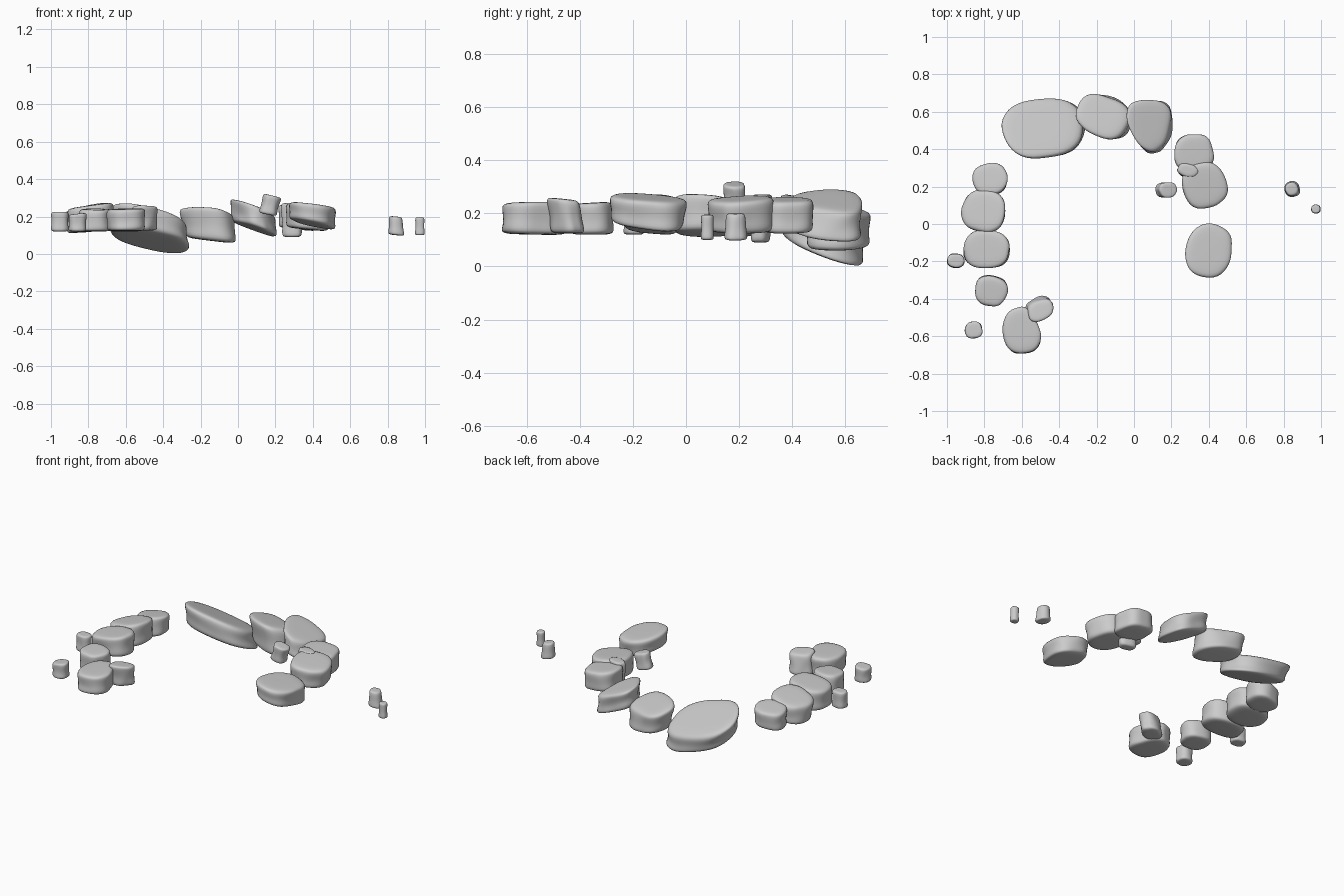
import bpy, bmesh, math
from mathutils import Vector, noise

N = 20
# stone cross-section: (radius factor, height factor) from underside to flat top
PROFILE = [(0.55, 0.0), (0.88, 0.02), (0.98, 0.11), (0.97, 0.3), (0.97, 0.5),
           (1.0, 0.76), (0.97, 0.92), (0.86, 0.99), (0.5, 1.0)]
count = 0


def rock(name, x, y, rx, ry, zb, zt, rot=0, top=(0, 0), bot=(0, 0),
         shift=(0, 0), taper=1.0, egg=0.0, rough=0.05, waist=0.03):
    """Stone with half sizes rx, ry, sloped top/bottom planes, shifted underside."""
    global count
    count += 1
    seed = Vector((count * 7.3, count * 3.1, 0))
    a = math.radians(rot)
    bm = bmesh.new()

    def place(u, v, h):
        px, py = u * math.cos(a) - v * math.sin(a), u * math.sin(a) + v * math.cos(a)
        zlow = zb + bot[0] * px + bot[1] * py
        zhigh = zt + top[0] * px + top[1] * py
        return bm.verts.new((x + px + shift[0] * (1 - h), y + py + shift[1] * (1 - h),
                             zlow + (zhigh - zlow) * h))

    rings = []
    for r, h in PROFILE:
        k = r * (taper + (1 - taper) * h) * (1 - waist * math.sin(math.pi * h))
        ring = []
        for i in range(N):
            t = 2 * math.pi * i / N
            c, s = math.cos(t), math.sin(t)
            e = (abs(c) ** 2.6 + abs(s) ** 2.6) ** (-1 / 2.6)
            n = noise.noise(Vector((c * 1.3, s * 1.3, h * 0.9)) + seed)
            n += 0.5 * noise.noise(Vector((c * 2.5, s * 2.5, h * 2.2)) + seed)
            f = k * e * (1 + rough * 2 * n)
            ring.append(place(rx * c * f * (1 + egg * s * e), ry * s * f, h))
        rings.append(ring)
    for lo, hi in zip(rings, rings[1:]):
        for i in range(N):
            j = (i + 1) % N
            bm.faces.new((lo[i], lo[j], hi[j], hi[i]))
    for ring, h in ((rings[0], 0), (rings[-1], 1)):
        mid = place(0, 0, h)
        for i in range(N):
            p, q = ring[i], ring[(i + 1) % N]
            bm.faces.new((p, q, mid) if h else (q, p, mid))
    bm.normal_update()
    for f in bm.faces:
        f.smooth = True
    mesh = bpy.data.meshes.new(name)
    bm.to_mesh(mesh)
    bm.free()
    ob = bpy.data.objects.new(name, mesh)
    bpy.context.collection.objects.link(ob)
    sub = ob.modifiers.new("smooth", "SUBSURF")
    sub.levels = sub.render_levels = 1


# back stones, leaning down to the back and right
rock("back_slab", -0.495, 0.515, 0.222, 0.16, 0.065, 0.2, 8, (-0.18, -0.42), (-0.17, -0.36),
     (0.03, -0.005), 1.0, rough=0.045)
rock("back_middle_stone", -0.17, 0.575, 0.15, 0.115, 0.07, 0.228, -22, (-0.12, -0.25), (-0.12, 0),
     (0.025, 0), 0.98)
rock("back_right_stone", 0.08, 0.53, 0.12, 0.15, 0.13, 0.255, 10, (-0.38, -0.08), (-0.35, -0.1),
     (0.015, -0.012), 1.0, egg=0.25, rough=0.08)

# right arc
rock("right_stone_1", 0.32, 0.38, 0.11, 0.102, 0.13, 0.255, 0, (-0.1, 0), (-0.1, 0))
rock("right_stone_2", 0.38, 0.205, 0.12, 0.13, 0.13, 0.258, 15, (-0.1, 0.05), (-0.1, 0),
     (-0.01, 0), 0.95)
rock("right_stone_3", 0.4, -0.145, 0.127, 0.148, 0.155, 0.263, -12, (-0.12, -0.06), (-0.2, -0.1),
     (0, 0), 0.95)

# left arc
rock("left_stone_1", -0.77, 0.24, 0.095, 0.087, 0.12, 0.238, 15, (0.1, -0.1), (0.1, 0), (0, -0.005))
rock("left_stone_2", -0.8, 0.07, 0.12, 0.117, 0.12, 0.255, -8, (0.2, -0.08), (0.12, 0))
rock("left_stone_3", -0.79, -0.135, 0.13, 0.106, 0.13, 0.26, -5, (0.14, 0), (0.08, -0.1))
rock("left_stone_4", -0.765, -0.36, 0.09, 0.082, 0.12, 0.24, -5, (0, 0.06), (0, 0), (0, 0.005), 1.03)
rock("left_stone_5", -0.602, -0.57, 0.1, 0.13, 0.12, 0.242, 12, (0.03, 0.02), (0, -0.02),
     (0, 0), 1.0, egg=-0.12)

# pebbles
rock("pebble_left_front", -0.5, -0.465, 0.075, 0.057, 0.125, 0.255, 30, (0, -0.1), (0, 0),
     (-0.01, 0.02), 1.05, rough=0.1, waist=0.08)
rock("pebble_left_outer_1", -0.952, -0.197, 0.047, 0.039, 0.12, 0.225, 0, taper=1.07, waist=0.08)
rock("pebble_left_outer_2", -0.857, -0.567, 0.049, 0.048, 0.12, 0.215, 10, (0.1, 0),
     taper=1.03, waist=0.07)
rock("pebble_right_wedge", 0.288, 0.288, 0.06, 0.04, 0.09, 0.272, -15, (0, 0), (0, 0),
     (0, -0.008), 0.95, rough=0.09, waist=0.1)
rock("pebble_right_inner", 0.184, 0.182, 0.05, 0.044, 0.21, 0.312, 0, (-0.25, 0), (-0.2, 0),
     (-0.024, 0), 1.0, rough=0.07, waist=0.1)
rock("pebble_far_right_1", 0.843, 0.187, 0.034, 0.036, 0.1, 0.2, 20, (-0.1, 0), (-0.1, 0),
     (0.004, 0), 1.3, rough=0.05, waist=0.05)
rock("pebble_far_right_2", 0.972, 0.08, 0.026, 0.025, 0.1, 0.195, 0, taper=1.05,
     rough=0.05, waist=0.12)
